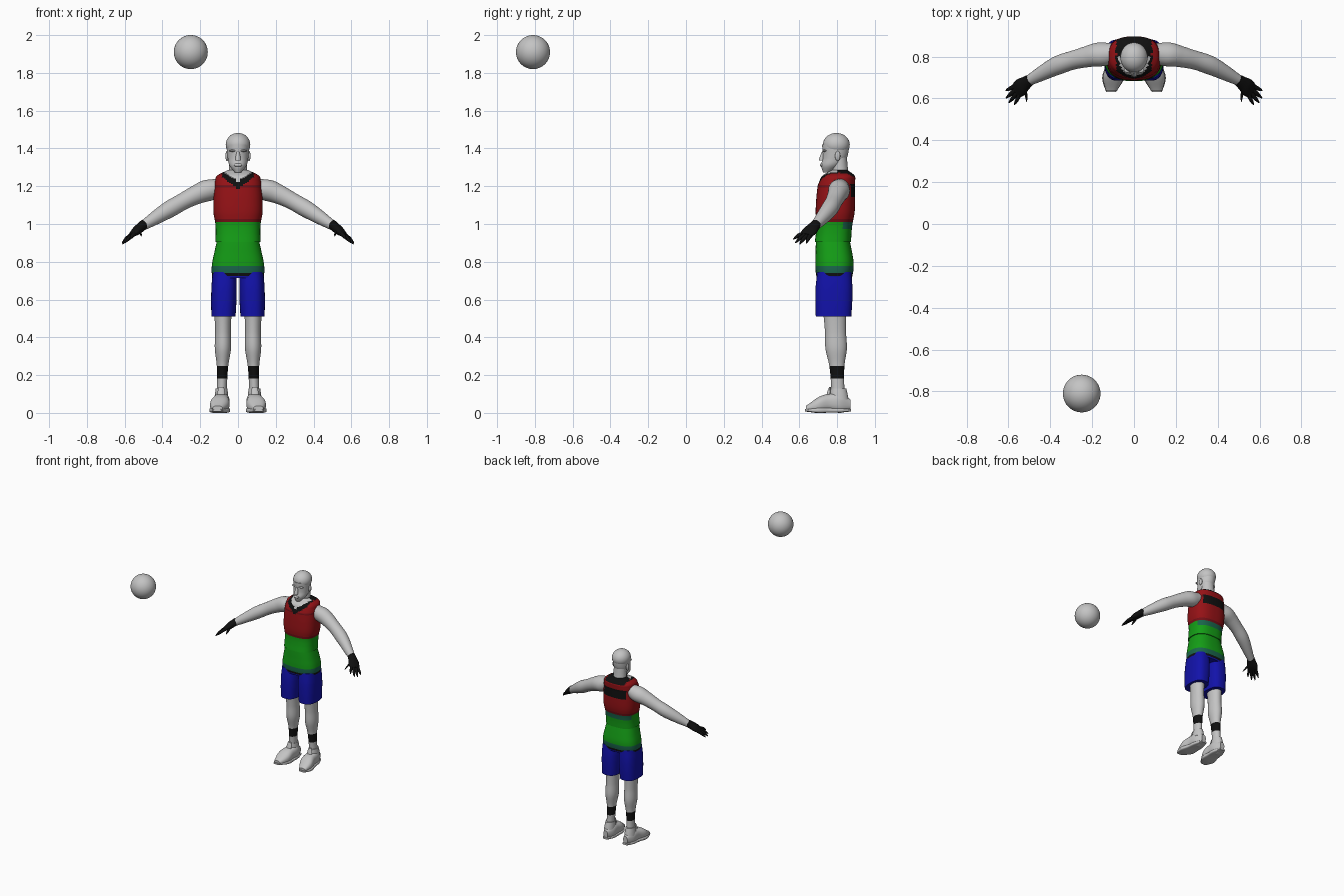
import bpy, bmesh, math
from mathutils import Vector

if "Cube" in bpy.data.objects:
    bpy.data.objects.remove(bpy.data.objects["Cube"], do_unlink=True)


def material(name, red, green, blue):
    mat = bpy.data.materials.new(name)
    mat.use_nodes = True
    mat.diffuse_color = (red, green, blue, 1)
    shader = mat.node_tree.nodes["Principled BSDF"]
    shader.inputs["Base Color"].default_value = mat.diffuse_color
    return mat


MATERIALS = [material("pale grey", .55, .55, .55), material("red", .3, .006, .008),
             material("green", .007, .34, .008), material("blue", .006, .006, .4),
             material("black", .005, .005, .005), material("teal", .01, .13, .07),
             material("dark red", .17, .005, .008)]
GREY, RED, GREEN, BLUE, BLACK, TEAL, DARK_RED = range(len(MATERIALS))
X, Y, Z = Vector((1, 0, 0)), Vector((0, 1, 0)), Vector((0, 0, 1))
PLAYER = Y * .8


def finish(name, bm, colour, origin):
    """Colour the faces, either plainly or by a rule, and make a smooth object."""
    bmesh.ops.recalc_face_normals(bm, faces=bm.faces[:])
    for face in bm.faces:
        face.material_index = colour(face.calc_center_median()) if callable(colour) else colour
    mesh = bpy.data.meshes.new(name)
    bm.to_mesh(mesh)
    bm.free()
    for mat in MATERIALS:
        mesh.materials.append(mat)
    part = bpy.data.objects.new(name, mesh)
    part.location = origin
    bpy.context.collection.objects.link(part)
    bpy.ops.object.select_all(action='DESELECT')
    part.select_set(True)
    bpy.context.view_layer.objects.active = part
    bpy.ops.object.shade_smooth_by_angle(angle=math.radians(50))


def spread(values, t):
    """Smooth curve through evenly spaced values."""
    last = len(values) - 1
    i = min(int(t * last), last - 1)
    f = t * last - i
    a, b = values[i], values[i + 1]
    before = values[i - 1] if i else a * 2 - b
    after = values[i + 2] if i + 2 <= last else b * 2 - a
    start, end = (b - before) / 2, (after - a) / 2
    return a + start * f + ((b - a) * 3 - start * 2 - end) * f * f \
        + ((a - b) * 2 + start + end) * f * f * f


def signed_power(value, exponent):
    return math.copysign(abs(value) ** exponent, value)


def loft(name, path, widths, colour, ratio=(1, 1), across=X, up=Y, side=1, power=2, segments=32):
    """Skin rounded sections along a path; ratio is height to width at both ends."""
    path = [Vector(point) for point in path]
    rows = max(8, round((path[-1] - path[0]).length / .006))
    bm, rings = bmesh.new(), []
    for row in range(rows + 1):
        t = row / rows
        centre, width = spread(path, t), spread(widths, t)
        height = width * spread(ratio, t)
        ring = []
        for k in range(segments):
            angle = math.tau * (k + .5) / segments
            point = centre + across * width * signed_power(math.cos(angle), 2 / power) \
                + up * height * signed_power(math.sin(angle), 2 / power)
            point.x *= side
            ring.append(bm.verts.new(point))
        rings.append(ring)
    for low, high in zip(rings, rings[1:]):
        for k in range(segments):
            bm.faces.new((low[k - 1], low[k], high[k], high[k - 1]))
    bm.faces.new(rings[0])
    bm.faces.new(rings[-1])
    finish(name, bm, colour, PLAYER)


def blob(name, centre, radii, segments=24, origin=PLAYER):
    bm = bmesh.new()
    bmesh.ops.create_uvsphere(bm, u_segments=segments, v_segments=segments // 2, radius=1)
    bmesh.ops.scale(bm, vec=radii, verts=bm.verts)
    bmesh.ops.translate(bm, vec=centre, verts=bm.verts)
    finish(name, bm, GREY, origin)


def vest_colour(c):
    """Collar and open neck, back panel, red top and green lower part."""
    out, front = abs(c.x), c.y < 0
    if front and c.z > 1.225 + out * .7:
        return GREY
    collar = 1.185 + out * .75 if front else 1.25
    if c.z > collar and out < .085:
        return BLACK
    if 1.14 < c.z < 1.21 and out < .095 and c.y > .06:
        return BLACK
    if c.z > 1.01:
        return DARK_RED if c.z < 1.03 or 1.195 < c.z < 1.205 else RED
    return TEAL if c.z > .975 and c.y > .03 else GREEN


def hip_colour(c):
    """Green top with a teal and a black hem band."""
    for bottom, colour in ((.775, GREEN), (.742, TEAL), (.725, BLACK)):
        if c.z > bottom:
            return colour
    return BLUE


def leg_colour(c):
    return BLACK if .18 < c.z < .25 else GREY


# Ball
blob("ball", (0, 0, 0), (.09, .09, .09), segments=48, origin=(-.25, -.81, 1.91))

# Trunk
trunk = dict(power=2.6, segments=72)
loft("hips", [(0, -.015, .715), (0, -.014, .8), (0, -.022, .905)],
     [.136, .14, .136, .125, .113], hip_colour, (.69, .8), **trunk)
loft("vest", [(0, -.022, .905), (0, -.012, 1.03), (0, -.005, 1.2)],
     [.12, .118, .12, .13, .13, .125], vest_colour, (.8, .79), **trunk)
loft("shoulder_yoke", [(0, -.005, 1.2), (0, .014, 1.285)],
     [.125, .121, .11, .055], vest_colour, (.79, .76), **trunk)

# Neck, head and face
loft("neck", [(0, .02, 1.2), (0, .01, 1.36)], [.058, .049, .046], GREY, (.9, .9))
loft("jaw", [(0, -.055, 1.272), (0, -.014, 1.346), (0, -.007, 1.42)],
     [.016, .045, .054, .058, .06], GREY, (1.15, 1.2), segments=48)
blob("cranium", (0, -.004, 1.42), (.065, .071, .062), segments=48)
loft("nose", [(0, -.083, 1.335), (0, -.074, 1.385)], [.015, .012, .006], GREY, segments=16)
blob("lips", (0, -.082, 1.312), (.022, .01, .009))

# Directions across the arm, the hand and the section normal to each
arm_across = Vector((.3, .95, 0)).normalized()
arm_up = Vector((.83, -.28, -.46)).cross(arm_across).normalized()
hand_across = Vector((.4, .9, -.1)).normalized()
hand_up = Vector((.7, -.45, -.55)).cross(hand_across).normalized()

for side, word in ((1, "left_"), (-1, "right_")):
    blob(word + "brow", (side * .026, -.066, 1.388), (.022, .012, .006))
    blob(word + "ear", (side * .058, .003, 1.36), (.009, .014, .026))

    # Bare arm
    loft(word + "arm", [(.09, .02, 1.2), (.22, 0, 1.155), (.36, -.04, 1.08), (.505, -.115, .99)],
         [.045, .058, .051, .045, .045, .037, .025], GREY,
         across=arm_across, up=arm_up, side=side)

    # Glove: palm, four fingers spaced by rule, and thumb
    glove = dict(colour=BLACK, across=hand_across, up=hand_up, side=side)
    loft(word + "palm", [(.495, -.11, 1), (.565, -.165, .94)],
         [.026, .033, .041, .037], ratio=(1, .3), **glove)
    taper = [.012, .011, .009, .003]
    for finger, label in enumerate(("index", "middle", "ring", "little")):
        share = finger / 3
        reach = Vector((1, -1, -1)) * .014 * math.sin(math.pi * share)
        knuckle = Vector((.545, -.18, .95)).lerp((.565, -.14, .94), share) + reach / 3
        tip = Vector((.572, -.23, .92)).lerp((.613, -.163, .9), share) + reach
        bend = (knuckle + tip) / 2 + Z * .004
        loft(word + label + "_finger", [knuckle, bend, tip], taper, segments=12, **glove)
    loft(word + "thumb", [(.52, -.145, .97), (.513, -.214, .935)], taper, segments=12, **glove)

    # Shorts leg and bare leg with an ankle band
    loft(word + "shorts_leg", [(.072, -.015, .745), (.077, -.019, .51)],
         [.062, .067, .067, .064], BLUE, (1.45, 1.47), side=side, power=2.6, segments=40)
    loft(word + "leg", [(.08, -.015, .6), (.08, -.005, .34), (.087, .006, .08)],
         [.052, .045, .042, .043, .031, .027, .027], leg_colour, (1.35, 1.3), side=side)

    # Shoe: upper, sole, collar and tongue
    loft(word + "shoe_upper", [(.085, .07, .045), (.09, -.04, .054), (.108, -.165, .022)],
         [.018, .041, .045, .05, .026], GREY, (1.5, .6), up=Z, side=side, power=2.4)
    loft(word + "shoe_sole", [(.085, .073, .014), (.09, -.04, .014), (.11, -.17, .014)],
         [.022, .041, .046, .053, .023], GREY, (.3, .25), up=Z, side=side, power=4)
    loft(word + "shoe_collar", [(.088, .01, .07), (.087, .007, .128)],
         [.038, .035, .031], GREY, (1.35, 1.35), side=side)
    loft(word + "shoe_tongue", [(.09, -.05, .08), (.088, -.037, .138)],
         [.022, .02, .014], GREY, (.5, .4), side=side, segments=16)
